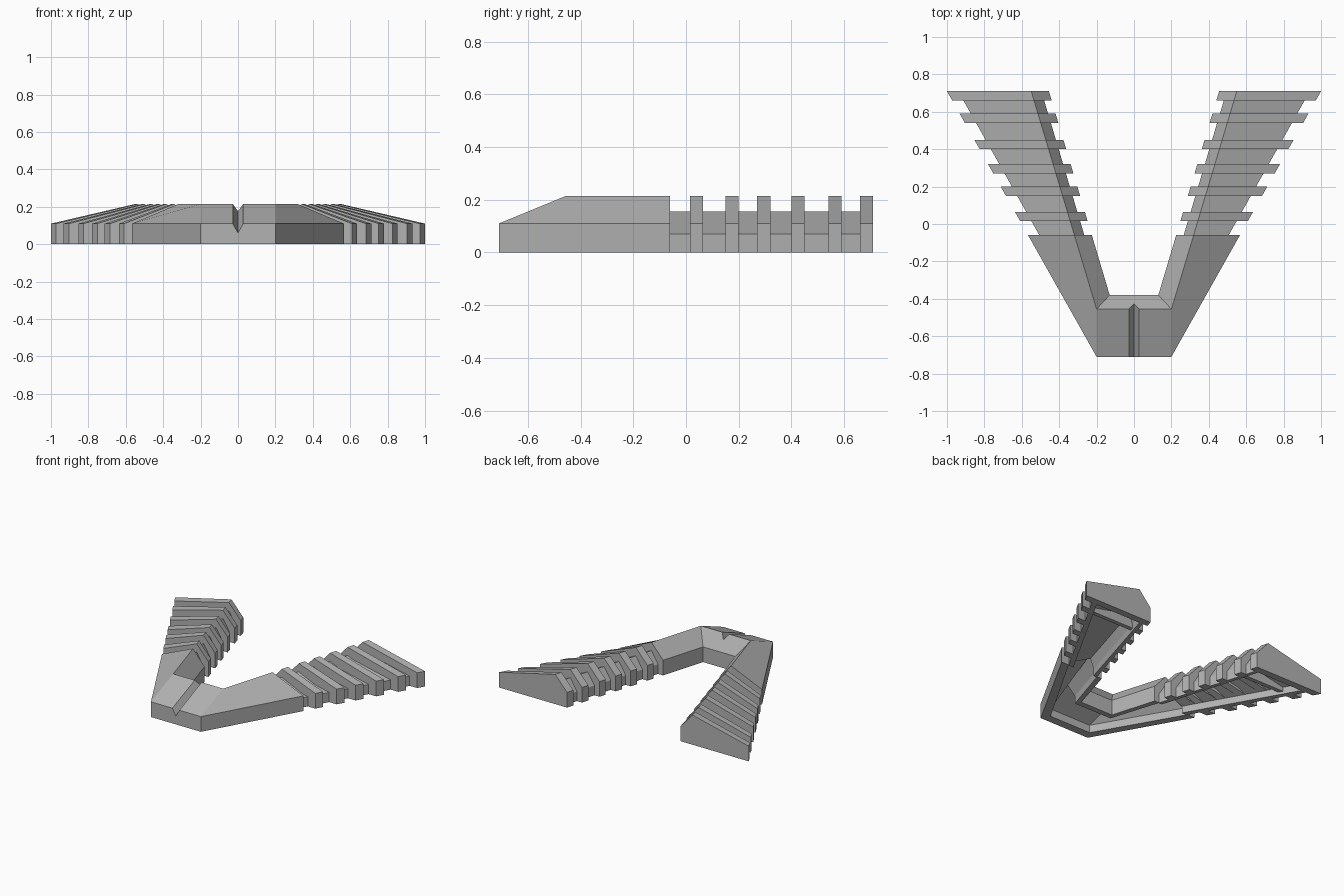
import bpy, bmesh

if "Cube" in bpy.data.objects:
    bpy.data.objects.remove(bpy.data.objects["Cube"])

grey = bpy.data.materials.new("plain grey")
grey.use_nodes = True
grey.diffuse_color = (0.45, 0.45, 0.45, 1)
grey.node_tree.nodes["Principled BSDF"].inputs["Base Color"].default_value = (0.45, 0.45, 0.45, 1)


def loft(name, sections):
    """Skin a row of closed sections and cap both ends."""
    bm = bmesh.new()
    rings = [[bm.verts.new(p) for p in s] for s in sections]
    n = len(rings[0])
    for a, b in zip(rings, rings[1:]):
        for i in range(n):
            j = (i + 1) % n
            bm.faces.new((a[i], a[j], b[j], b[i]))
    bm.faces.new(rings[0])
    bm.faces.new(rings[-1])
    bmesh.ops.recalc_face_normals(bm, faces=bm.faces)
    me = bpy.data.meshes.new(name)
    bm.to_mesh(me)
    bm.free()
    me.materials.append(grey)
    ob = bpy.data.objects.new(name, me)
    bpy.context.collection.objects.link(ob)
    return ob


def cut(ob, cutter):
    mod = ob.modifiers.new("cut", "BOOLEAN")
    mod.operation = "DIFFERENCE"
    mod.solver = "EXACT"
    mod.object = cutter
    bpy.context.view_layer.objects.active = ob
    bpy.ops.object.modifier_apply(modifier=mod.name)


def roof(outer, ridge, inner, eave, top, base=0.0):
    """Five-sided section: two low walls with a lopsided roof."""
    return [(*outer, base), (*outer, eave), (*ridge, top), (*inner, eave), (*inner, base)]


def arm_section(s, y, inset, eave, top, base=0.0):
    outer = 0.2 + (y + 0.71) * 0.5634 - inset
    ridge = 0.2 + (y + 0.455) * 0.30
    inner = 0.13 + (y + 0.38) * 0.298 + inset * 0.67
    return roof((s * outer, y), (s * ridge, y), (s * inner, y), eave, top, base)


def corner(s, inset, eave, top, base=0.0):
    return roof((s * (0.2 - inset * 0.55), -0.71 + inset), (s * 0.2, -0.455),
                (s * (0.13 + inset * 0.35), -0.38 - inset * 0.67), eave, top, base)


def remove(ob):
    bpy.data.objects.remove(ob)


# Nose: the bent front shell
END = -0.06
nose = loft("nose", [arm_section(-1, END, 0, 0.11, 0.215), corner(-1, 0, 0.11, 0.215),
                     corner(1, 0, 0.11, 0.215), arm_section(1, END, 0, 0.11, 0.215)])
hollow = (0.06, 0.055, 0.155, -0.1)
nose_hollow = loft("nose_hollow", [arm_section(-1, END + 0.02, *hollow), corner(-1, *hollow),
                                   corner(1, *hollow), arm_section(1, END + 0.02, *hollow)])
cut(nose, nose_hollow)
remove(nose_hollow)

# V groove that follows the sloping front
slope = (0.215 - 0.11) / 0.255
groove_sections = []
for y in (-0.75, -0.36):
    z = 0.11 + (y + 0.71) * slope
    groove_sections.append([(0, y, z - 0.05), (0.028, y, z), (0.028, y, z + 0.2),
                            (-0.028, y, z + 0.2), (-0.028, y, z)])
groove = loft("groove", groove_sections)
cut(nose, groove)
remove(groove)

# Arms: low hollow beam, raised ribs and an inner brace on each side
RIB_STARTS = (0.015, 0.15, 0.27, 0.40, 0.54, 0.66)
for s, side in ((1, "left"), (-1, "right")):
    arm_hollow = loft("arm_hollow", [arm_section(s, y, 0.10, 0.05, 0.12, -0.1)
                                     for y in (-0.12, 0.66)])
    beam = loft(side + "_beam", [arm_section(s, y, 0.06, 0.07, 0.155) for y in (-0.065, 0.69)])
    cut(beam, arm_hollow)
    for i, y in enumerate(RIB_STARTS):
        rib = loft(f"{side}_rib_{i + 1}", [arm_section(s, v, 0, 0.11, 0.215)
                                          for v in (y, y + 0.05)])
        if y < 0.6:
            cut(rib, arm_hollow)
    remove(arm_hollow)
    loft(side + "_brace", [arm_section(s, y, 0.095, 0.055, 0.125, 0.02) for y in (0.52, 0.55)])
